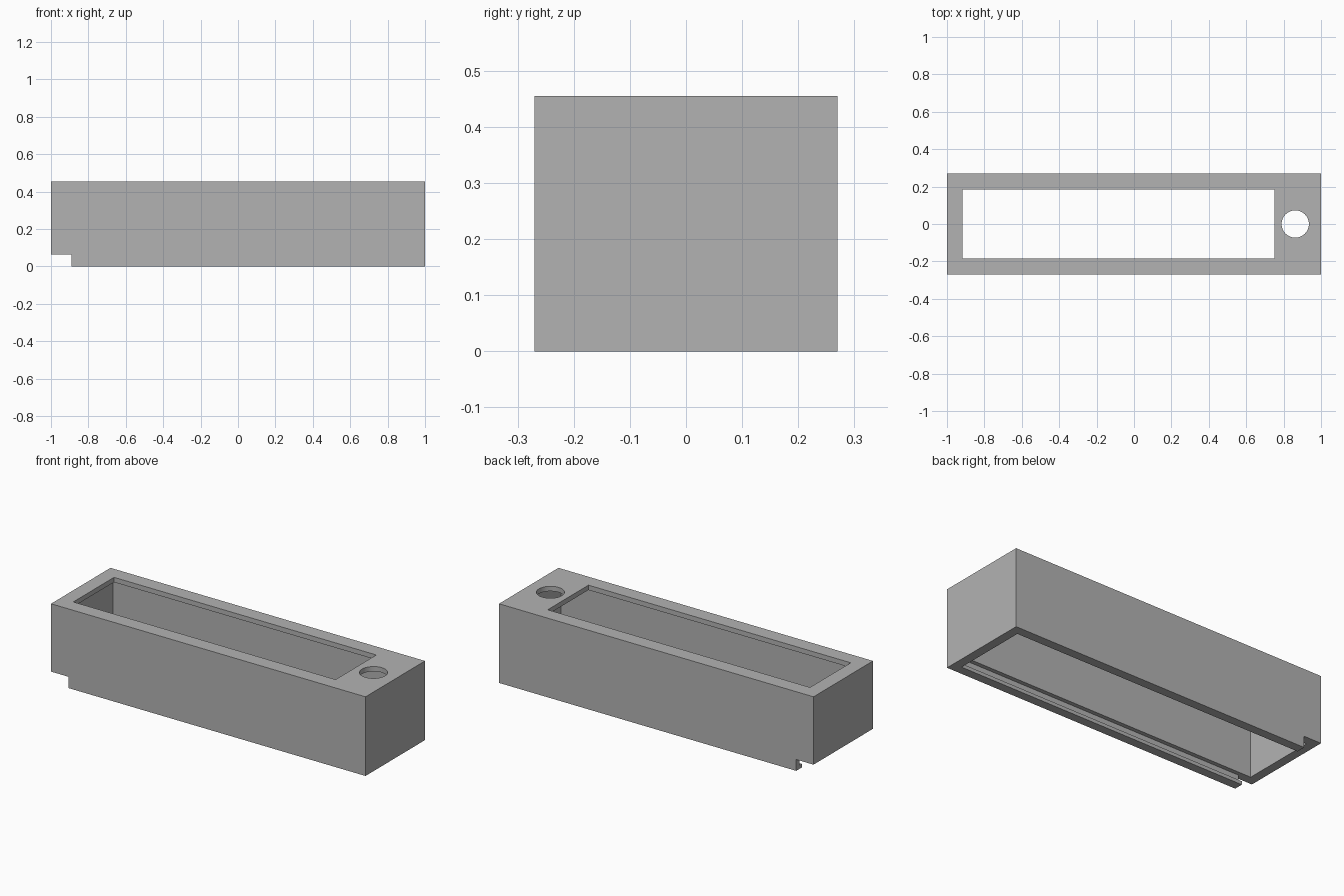
import bpy

default = bpy.data.objects.get("Cube")
if default:
    bpy.data.objects.remove(default, do_unlink=True)

grey = bpy.data.materials.new("plain_grey")
grey.use_nodes = True
colour = (0.45, 0.45, 0.45, 1)
grey.diffuse_color = colour
grey.node_tree.nodes["Principled BSDF"].inputs["Base Color"].default_value = colour


def box(name, low, high):
    """Box between two opposite corners."""
    bpy.ops.mesh.primitive_cube_add(size=1)
    ob = bpy.context.object
    ob.name = name
    ob.location = [(a + b) / 2 for a, b in zip(low, high)]
    ob.scale = [b - a for a, b in zip(low, high)]
    bpy.ops.object.transform_apply(location=True, rotation=False, scale=True)
    ob.data.materials.append(grey)
    return ob


def cut(target, cutter):
    """Subtract the cutter, then discard it."""
    cutter.hide_render = True
    mod = target.modifiers.new("cut", "BOOLEAN")
    mod.operation = "DIFFERENCE"
    mod.solver = "EXACT"
    mod.object = cutter
    bpy.context.view_layer.objects.active = target
    bpy.ops.object.modifier_apply(modifier=mod.name)
    bpy.data.objects.remove(cutter, do_unlink=True)


half_y, height = 0.27, 0.455
housing = box("housing", (-1, -half_y, 0), (1, half_y, height))

# Hollow interior, open underneath
cut(housing, box("cavity", (-0.948, -0.218, -0.1), (0.948, 0.218, height - 0.028)))
# Slots in the walls that take a sliding bottom cover
cut(housing, box("cover_slot", (-0.94, -0.242, 0.02), (0.97, 0.242, 0.065)))
# Open end where the cover slides in
cut(housing, box("cover_entry", (-1.1, -0.4, -0.1), (-0.89, 0.4, 0.065)))
# Long window in the top
cut(housing, box("window", (-0.918, -0.185, 0.3), (0.75, 0.185, 0.6)))

# Round hole beside the window
bpy.ops.mesh.primitive_cylinder_add(vertices=48, radius=0.073, depth=0.3,
                                    location=(0.862, 0, height))
hole = bpy.context.object
hole.data.materials.append(grey)
cut(housing, hole)

bpy.ops.object.select_all(action="DESELECT")
housing.select_set(True)
bpy.context.view_layer.objects.active = housing
bpy.ops.object.shade_smooth_by_angle()
